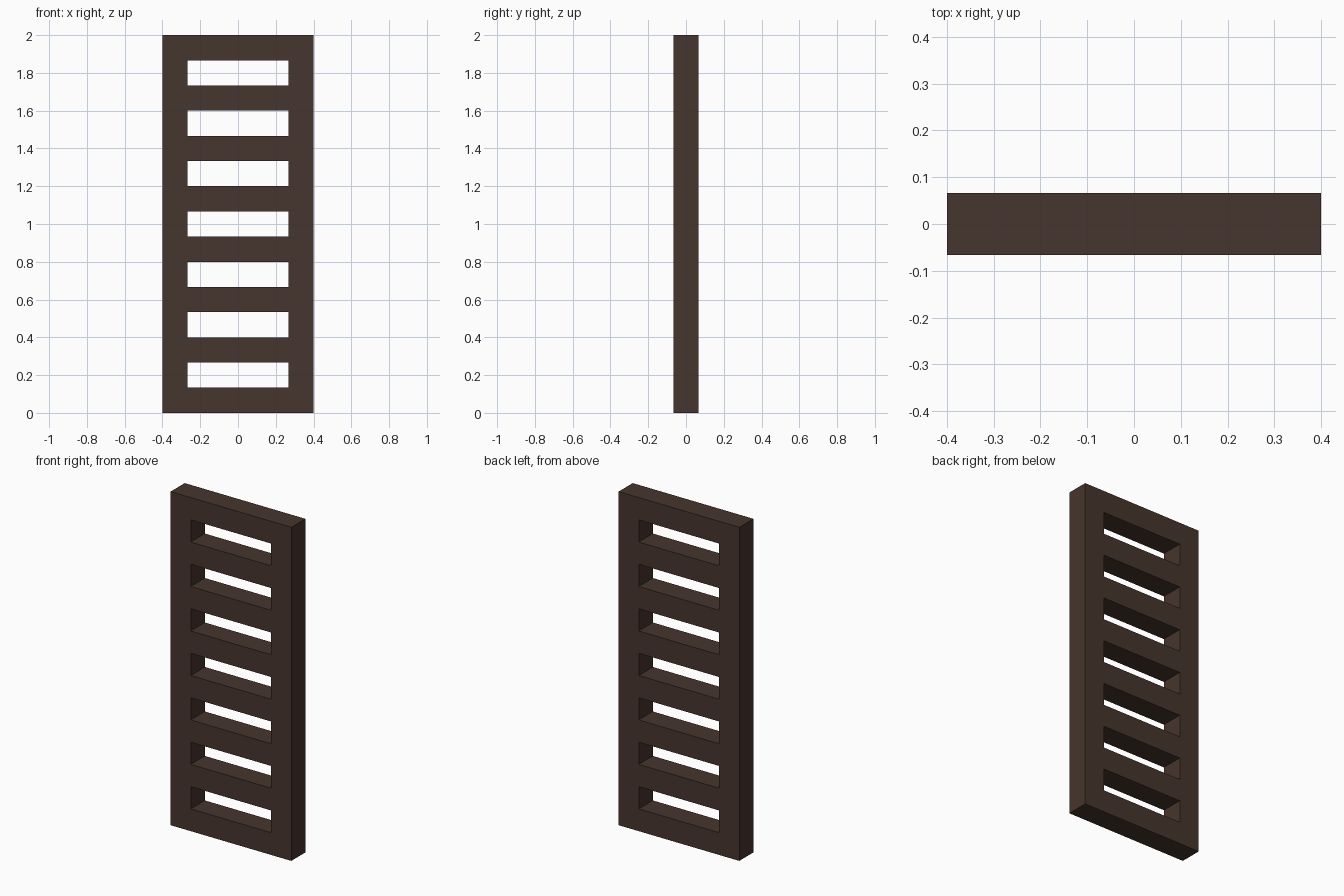
import bpy, bmesh

if "Cube" in bpy.data.objects:
    bpy.data.objects.remove(bpy.data.objects["Cube"])

U = 2 / 15            # module: rail width, slot height and thickness
ROWS = 15             # alternating solid rails and open slots
xs = [-3 * U, -2 * U, 2 * U, 3 * U]

# Flat ladder-shaped sheet: side stiles plus a rail on every even row
bm = bmesh.new()
grid = [[bm.verts.new((x, 0, r * U)) for x in xs] for r in range(ROWS + 1)]
for r in range(ROWS):
    for c in range(3):
        if c == 1 and r % 2:
            continue  # open slot
        bm.faces.new((grid[r][c], grid[r][c + 1], grid[r + 1][c + 1], grid[r + 1][c]))
mesh = bpy.data.meshes.new("slatted_panel")
bm.to_mesh(mesh)
bm.free()

panel = bpy.data.objects.new("slatted_panel", mesh)
bpy.context.collection.objects.link(panel)

# Thickness, centred on y = 0
solid = panel.modifiers.new("thickness", 'SOLIDIFY')
solid.thickness = U
solid.offset = 0

# Dark brown wood
mat = bpy.data.materials.new("dark brown")
mat.diffuse_color = (0.062, 0.035, 0.026, 1)
mat.use_nodes = True
mat.node_tree.nodes["Principled BSDF"].inputs["Base Color"].default_value = mat.diffuse_color
mesh.materials.append(mat)
